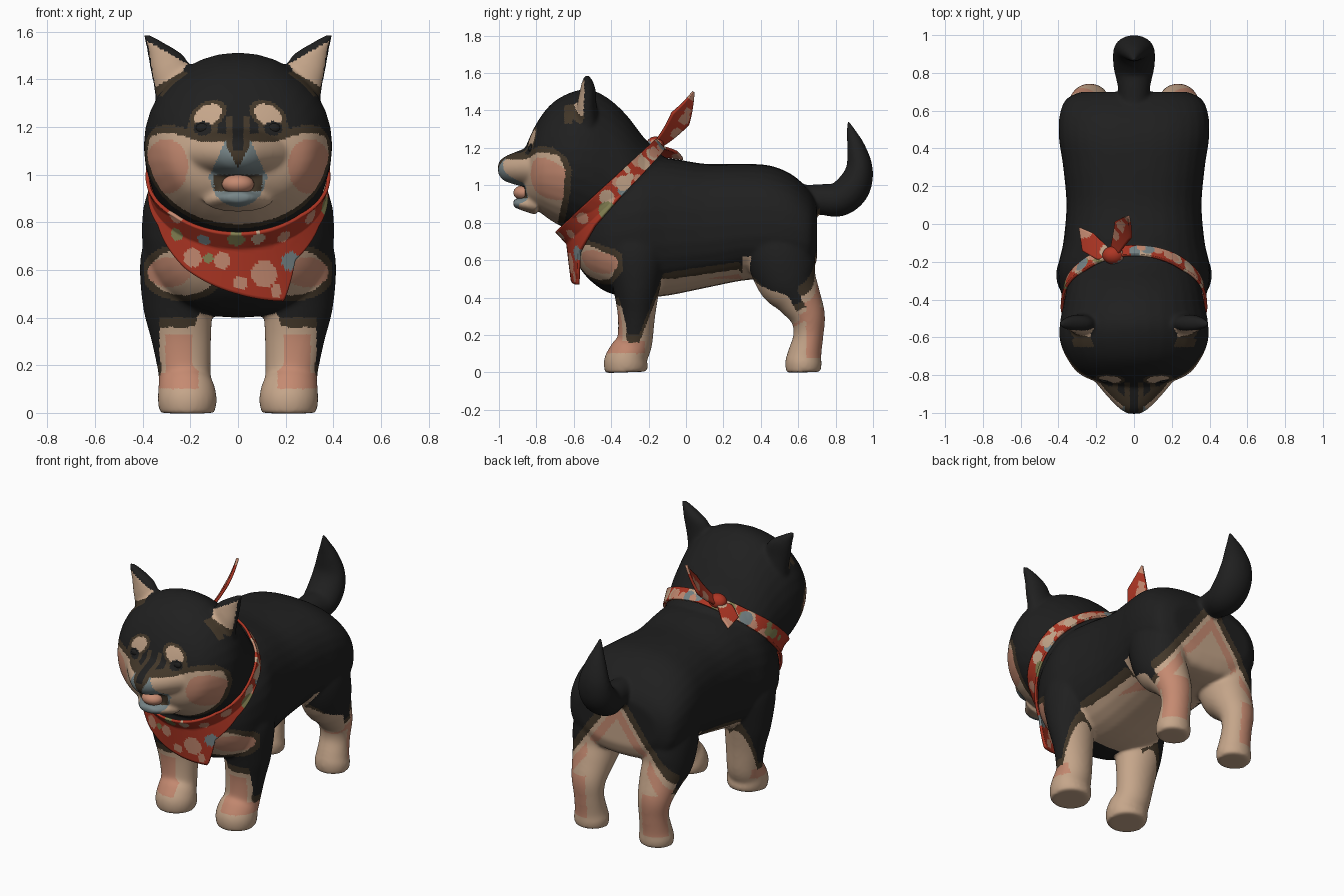
import bpy, bmesh, math, random
from math import sin, cos, pi, hypot
from mathutils import Vector
from mathutils.bvhtree import BVHTree

if "Cube" in bpy.data.objects:
    bpy.data.objects.remove(bpy.data.objects["Cube"], do_unlink=True)
random.seed(7)

# Colours
PALETTE = [("black_fur", (.014, .014, .014)), ("dark_brown_fur", (.055, .038, .022)),
           ("cream_fur", (.56, .38, .255)), ("peach", (.56, .255, .165)),
           ("red_cloth", (.42, .036, .017)), ("olive", (.23, .22, .085)),
           ("blue_grey", (.185, .235, .245))]
MATS = []
for name, rgb in PALETTE:
    m = bpy.data.materials.new(name)
    m.use_nodes = True
    m.diffuse_color = (*rgb, 1)
    m.node_tree.nodes["Principled BSDF"].inputs["Base Color"].default_value = (*rgb, 1)
    MATS.append(m)
BLACK, BROWN, CREAM, PEACH, RED, OLIVE, GREY = range(7)


def add_object(name, bm, index=0):
    me = bpy.data.meshes.new(name)
    bmesh.ops.recalc_face_normals(bm, faces=bm.faces)
    bm.to_mesh(me)
    bm.free()
    for m in MATS:
        me.materials.append(m)
    for p in me.polygons:
        p.material_index = index
        p.use_smooth = True
    ob = bpy.data.objects.new(name, me)
    bpy.context.collection.objects.link(ob)
    return ob


def interp(pts, t):
    for (a, va), (b, vb) in zip(pts, pts[1:]):
        if t <= b:
            return va + (vb - va) * max(0, (t - a) / (b - a))
    return pts[-1][1]


def smooth_rings(r, steps=5):
    out = []
    for i in range(len(r) - 1):
        p = [r[max(i - 1, 0)], r[i], r[i + 1], r[min(i + 2, len(r) - 1)]]
        for s in range(steps):
            t = s / steps
            out.append([.5 * (2 * b + (c - a) * t + (2 * a - 5 * b + 4 * c - d) * t * t
                        + (3 * b - a - 3 * c + d) * t ** 3) for a, b, c, d in zip(*p)])
    return out + [list(r[-1])]


def loft(bm, rings, power=2.0, upright=False, n=32):
    """Closed tube through rings of (x, y, z, half width, half depth)."""
    rings = smooth_rings(rings)
    loops = []
    for i, (x, y, z, rx, ry) in enumerate(rings):
        a, b = rings[max(i - 1, 0)], rings[min(i + 1, len(rings) - 1)]
        t = Vector((0, b[1] - a[1], 0 if upright else b[2] - a[2])).normalized()
        side = Vector((1, 0, 0)).cross(t)
        loop = []
        for k in range(n):
            c, s = cos(2 * pi * k / n), sin(2 * pi * k / n)
            c = math.copysign(abs(c) ** (2 / power), c) * max(rx, .004)
            s = math.copysign(abs(s) ** (2 / power), s) * max(ry, .004)
            loop.append(bm.verts.new(Vector((x + c, y, z)) + side * s))
        loops.append(loop)
    for l0, l1 in zip(loops, loops[1:]):
        for k in range(n):
            bm.faces.new((l0[k], l0[k - 1], l1[k - 1], l1[k]))
    bm.faces.new(loops[0])
    bm.faces.new(loops[-1][::-1])


def loft_along(bm, rows, power=2.0):
    """Tube along y with upright sections of (y, half width, top, bottom)."""
    loft(bm, [(0, y, (top + bot) / 2, hw, (top - bot) / 2) for y, hw, top, bot in rows], power, True)


bm = bmesh.new()
# Torso
loft_along(bm, [(-.61, .12, .84, .64), (-.57, .22, .9, .56), (-.5, .31, .96, .48), (-.4, .375, 1.05, .42),
                (-.25, .405, 1.13, .40), (-.1, .375, 1.145, .41), (.1, .358, 1.115, .45), (.3, .375, 1.115, .49),
                (.45, .397, 1.105, .5), (.57, .395, 1.055, .5), (.66, .36, .97, .52), (.7, .28, .9, .6)], 2.4)
# Head and neck
loft_along(bm, [(-.86, .13, 1.2, .92), (-.80, .28, 1.33, .87), (-.72, .35, 1.435, .81), (-.62, .392, 1.495, .755),
                (-.52, .392, 1.512, .7), (-.42, .372, 1.468, .65), (-.32, .352, 1.378, .62),
                (-.22, .315, 1.25, .62), (-.12, .26, 1.155, .62)], 2.05)
# Muzzle and lower jaw
loft_along(bm, [(-1.005, .035, 1.12, 1.06), (-.975, .08, 1.15, 1.025), (-.92, .135, 1.175, 1.005),
                (-.85, .195, 1.2, .985), (-.75, .27, 1.23, .93)])
loft_along(bm, [(-.925, .045, .925, .885), (-.89, .085, .932, .87), (-.8, .15, .945, .84)])
# Curled tail
loft(bm, [(0, .58, .93, .07, .07), (0, .72, .925, .085, .082), (0, .82, .925, .107, .092), (0, .895, .99, .112, .092),
          (0, .927, 1.09, .1, .072), (0, .91, 1.2, .065, .05), (0, .885, 1.28, .03, .028), (0, .865, 1.345, .008, .008)])
# Legs and ears, both sides
front_leg = [(.213, -.32, 0, .115, .112), (.213, -.32, .05, .124, .12), (.215, -.305, .1, .12, .107),
             (.224, -.275, .16, .11, .095), (.238, -.265, .3, .125, .1), (.255, -.265, .45, .145, .125),
             (.27, -.27, .65, .14, .16), (.26, -.27, .8, .1, .12)]
hind_leg = [(.23, .628, 0, .1, .092), (.23, .628, .05, .106, .098), (.23, .635, .1, .097, .09),
            (.23, .655, .2, .092, .08), (.235, .65, .3, .105, .095), (.24, .6, .4, .125, .125),
            (.25, .54, .5, .142, .165), (.25, .5, .65, .145, .18), (.25, .48, .8, .11, .15)]
ear = [(.235, -.53, 1.27, .11, .07), (.255, -.53, 1.36, .097, .06), (.278, -.53, 1.43, .088, .052),
       (.303, -.525, 1.5, .076, .044), (.346, -.527, 1.55, .042, .033), (.388, -.53, 1.59, .012, .016)]
for sx in (-1, 1):
    for part in (front_leg, hind_leg, ear):
        loft(bm, [(sx * r[0], *r[1:]) for r in part])

# Fuse everything into one smooth skin
dog = add_object("dog_body", bm)
fuse = dog.modifiers.new("fuse", "REMESH")
fuse.mode, fuse.voxel_size = "VOXEL", .009
soften = dog.modifiers.new("soften", "SMOOTH")
soften.factor, soften.iterations = .5, 18
skin = bpy.data.meshes.new_from_object(dog.evaluated_get(bpy.context.evaluated_depsgraph_get()))
dog.modifiers.clear()
dog.data = skin
skin.name = "dog_body"
skin.materials.clear()
for m in MATS:
    skin.materials.append(m)

# Pale fur limits: height along the flank, rear edge of the cheek by height, top of the cheek by width
FLANK = [(-.45, .3), (-.37, .36), (-.31, .2), (-.25, .2), (-.18, .38), (-.12, .53), (0, .55),
         (.28, .59), (.35, .52), (.45, .42), (.58, .36), (.64, .39), (.7, .46)]
CHEEK = [(.76, -.66), (.85, -.64), (.95, -.62), (1.08, -.61), (1.15, -.64), (1.2, -.71)]
CHEEK_TOP = [(0, 1.16), (.07, 1.175), (.15, 1.17), (.22, 1.195), (.28, 1.21), (.4, 1.2)]


def ear_colour(ax, z):
    if min(.348 + (z - 1.37) * .17 - ax, 1.458 + (ax - .2) * .57 - z) < 0:
        return BLACK
    low = z - 1.45 + (ax - .2) * .55
    return CREAM if low > 0 else BROWN if low > -.06 else BLACK


def face_colour(ax, y, z):
    brow = hypot((ax - .127) / .058, (z - 1.25 + .3 * (ax - .127)) / .044)
    eye = hypot((ax - .148) / .065, (z - 1.195) / .05)
    if eye < .6:
        return BLACK
    if brow < 1:
        return CREAM
    if -.915 < y < -.84 and ax < .1 and .93 < z < 1.0:
        return BROWN
    if y < -.84 and z > 1.03 and ax < min(.05, (z - 1.03) * .55):
        return BLACK if z > 1.1 and ax < .025 else BROWN
    upper_lip = .98 < z < 1.15 and ax < .05 + (1.15 - z) * .45
    if y < -.82 and (upper_lip or z <= .985 and hypot(ax / .115, (z - .985) / .12) < 1):
        return GREY
    s = min(interp(CHEEK, z) - y, interp(CHEEK_TOP, ax) - z)
    if s > .035:
        return PEACH if hypot((ax - .3) / .09, (z - 1.035) / .115) < 1 else CREAM
    ring = ax > .045 and (brow < 1.35 or eye < 1)
    return BROWN if s > 0 or ring else BLACK


def fur_colour(p, n):
    ax, y, z = abs(p.x), p.y, p.z
    out = n.x if p.x > 0 else -n.x
    if z > 1.33 and n.y < -.2 and n.z < .8 and ax > .17 and -.65 < y < -.4:
        return ear_colour(ax, z)
    if z > .74 and y < -.55:
        return face_colour(ax, y, z)
    if y < -.34 and .46 < z < .74:
        e = hypot((ax - .23) / .175, (z - .59) / .12)
        if e < 1:
            inner = hypot((ax - .29) / .09, (z - .59) / .062) < 1
            return PEACH if inner else CREAM if e < .8 else BROWN
    if z > .9 or (y > .73 and z > .6):
        return BLACK
    d = interp(FLANK, y) - z
    if n.y < -.6 and y < -.2 and ax < .33:
        d = .4 - z
    if y > .6 and n.y > .2:
        d = max(d, .75 * (.05 + (.9 - z) * .74 - ax))
    if z < (.62 if y > .3 else .5) and (out < -.3 and y > -.36 or n.z < -.4 and y > -.25):
        return CREAM
    if d < 0:
        return BLACK
    if d < .04:
        return BROWN
    front_patch = n.y < -.3 and y < -.2 and abs(ax - .235) < .07 and .1 < z < .33
    ankle_patch = -.38 < y < -.22 and out > .3 and .1 < z < .17
    hock_patch = y > .64 and .08 < z < .35 and out > -.3
    strip = .065 < d < .115 and y > -.1 and out > -.2
    return PEACH if front_patch or ankle_patch or hock_patch or strip else CREAM


for f in skin.polygons:
    f.material_index = fur_colour(f.center, f.normal)
    f.use_smooth = True
tree = BVHTree.FromPolygons([v.co for v in skin.vertices], [f.vertices[:] for f in skin.polygons])


def ball(name, loc, scale, index):
    b = bmesh.new()
    bmesh.ops.create_uvsphere(b, u_segments=24, v_segments=14, radius=1)
    for v in b.verts:
        v.co = Vector(loc) + Vector([c * s for c, s in zip(v.co, scale)])
    return add_object(name, b, index)


# Eyes and tongue
for sx, side in ((1, "left"), (-1, "right")):
    hit = tree.ray_cast(Vector((sx * .148, -2, 1.195)), Vector((0, 1, 0)))[0]
    ball(side + "_eye", hit + Vector((0, .012, 0)), (.03, .018, .022), BLACK)
ball("tongue", (0, -.865, .96), (.068, .058, .042), PEACH)


def pattern(ob, count, front_dots=()):
    """Scatter coloured patches over red cloth, after any placed on its front."""
    verts = [v.co.copy() for v in ob.data.vertices]
    front = [v for v in verts if v.y < -.35]
    dots = [(min(front, key=lambda v: hypot(v.x - x, v.z - z)), r, c) for x, z, r, c in front_dots]
    spots = [v for v in verts if v.y > -.45 or not front_dots]
    dots += [(random.choice(spots), random.uniform(.018, .042),
              random.choice((PEACH, PEACH, PEACH, CREAM, OLIVE, GREY))) for _ in range(count)]
    for f in ob.data.polygons:
        f.material_index = next((c for co, r, c in dots if (f.center - co).length < r), RED)
    thick = ob.modifiers.new("thickness", "SOLIDIFY")
    thick.thickness, thick.offset = .015, 0


def grid_object(name, rows, closed=False):
    b = bmesh.new()
    g = [[b.verts.new(p) for p in row] for row in rows]
    for i in range(0 if closed else 1, len(g)):
        for j in range(1, len(g[i])):
            b.faces.new((g[i - 1][j - 1], g[i - 1][j], g[i][j], g[i][j - 1]))
    return add_object(name, b, RED)


# Bandana wrapped around the neck with an off-centre point
CENTRE, DOWN, AXIS = Vector((0, -.43, 1)), Vector((0, -.735, -.68)), Vector((0, .68, -.735))
DEPTH = [(-180, .07), (-90, .1), (-60, .115), (-30, .19), (0, .245), (22, .29), (34, .17), (60, .12), (90, .1),
         (180, .07)]
rows = []
for i in range(300):
    deg = i * 1.2 - 180
    a, depth, row = math.radians(deg), interp(DEPTH, deg), []
    for j in range(25):
        w = depth * j / 24
        origin = CENTRE + AXIS * w
        ray = (Vector((.365 * sin(a), 0, 0)) + DOWN * .36 * cos(a)) * (1 + 2.0 * max(0, w - .09))
        reach = ray.length
        dist = tree.ray_cast(origin, ray.normalized())[3]
        if dist:
            reach = max(reach, min(dist + .012, reach * 1.12))
        row.append(origin + ray.normalized() * reach)
    rows.append(row)
pattern(grid_object("bandana", rows, True), 50, [
    (.105, .59, .055, PEACH), (.19, .74, .03, PEACH), (-.01, .735, .036, OLIVE), (.085, .74, .03, CREAM),
    (.22, .635, .04, GREY), (-.14, .73, .028, GREY), (-.19, .655, .04, PEACH), (-.07, .64, .036, PEACH),
    (.01, .55, .03, PEACH), (-.12, .65, .022, OLIVE), (.3, .83, .035, PEACH), (-.26, .83, .035, PEACH),
    (.36, .87, .045, OLIVE), (-.25, .75, .03, OLIVE), (.16, .51, .025, PEACH)])


# Knot and its two loose ends
def cloth_end(name, base, mid, tip, width, tip_scale):
    base, mid, tip, width = map(Vector, (base, mid, tip, width))
    rows = []
    for i in range(25):
        t = i / 24
        p = base * (1 - t) ** 2 + mid * 2 * t * (1 - t) + tip * t * t
        k = interp([(0, .35), (.55, 1), (1, tip_scale)], t)
        rows.append([p + width * k * (j / 6 - 1) for j in range(13)])
    pattern(grid_object(name, rows), 5)


cloth_end("upright_cloth_end", (-.11, -.16, 1.21), (-.05, -.02, 1.33), (-.03, .04, 1.5), (.04, -.045, .03), .05)
cloth_end("lying_cloth_end", (-.11, -.17, 1.21), (-.2, -.12, 1.2), (-.28, -.08, 1.15), (-.01, .07, -.01), .9)
pattern(ball("bandana_knot", (-.11, -.165, 1.215), (.05, .04, .038), RED), 3)
